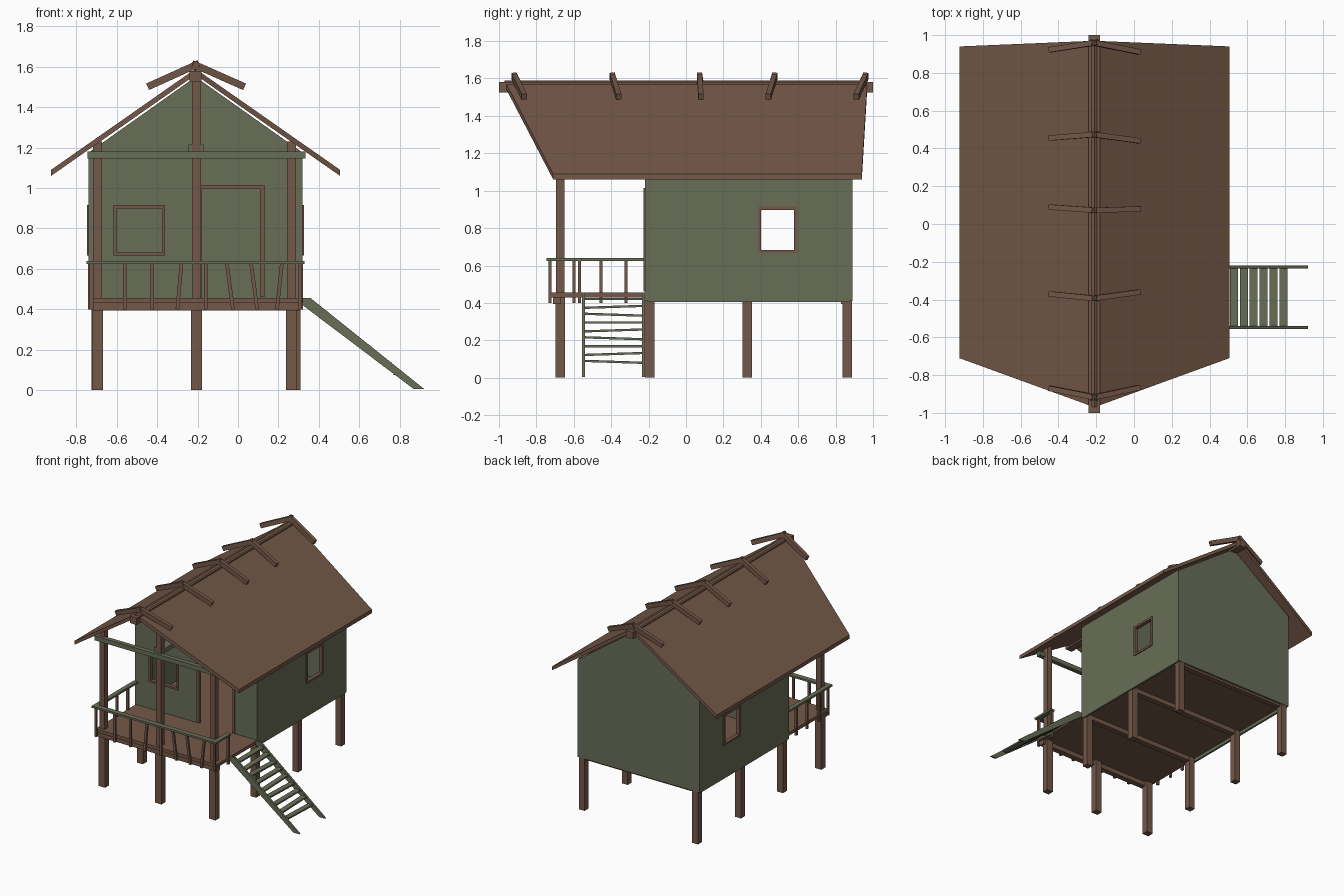
import bpy, bmesh
from mathutils import Vector

if "Cube" in bpy.data.objects:
    bpy.data.objects.remove(bpy.data.objects["Cube"])


def material(name, rgb):
    m = bpy.data.materials.new(name)
    m.diffuse_color = (*rgb, 1)
    m.use_nodes = True
    m.node_tree.nodes["Principled BSDF"].inputs["Base Color"].default_value = m.diffuse_color
    return m


BROWN = material("brown wood", (0.175, 0.098, 0.065))
GREEN = material("moss green boards", (0.140, 0.158, 0.096))


def solid(name, pts, offset, mat):
    """Flat polygon extruded along an offset vector."""
    bm = bmesh.new()
    face = bm.faces.new([bm.verts.new(p) for p in pts])
    new = bmesh.ops.extrude_face_region(bm, geom=[face])["geom"]
    bmesh.ops.translate(bm, vec=Vector(offset),
                        verts=[g for g in new if isinstance(g, bmesh.types.BMVert)])
    bmesh.ops.recalc_face_normals(bm, faces=bm.faces)
    me = bpy.data.meshes.new(name)
    bm.to_mesh(me)
    bm.free()
    me.materials.append(mat)
    ob = bpy.data.objects.new(name, me)
    bpy.context.collection.objects.link(ob)
    return ob


def box(name, x, y, z, mat):
    pts = [(x[0], y[0], z[0]), (x[1], y[0], z[0]), (x[1], y[1], z[0]), (x[0], y[1], z[0])]
    return solid(name, pts, (0, 0, z[1] - z[0]), mat)


def beam(name, p, q, w, h, mat, side=(0, 1, 0)):
    """Bar from p to q, w wide along the side direction and h deep."""
    p, q = Vector(p), Vector(q)
    d = (q - p).normalized()
    v = d.cross(Vector(side)).normalized()
    u = v.cross(d)
    pts = [p + u * (a * w / 2) + v * (b * h / 2) for a, b in ((-1, -1), (1, -1), (1, 1), (-1, 1))]
    return solid(name, pts, q - p, mat)


def cut(ob, x, y, z):
    """Cut a box-shaped opening and bake the result."""
    c = box("cutter", x, y, z, ob.data.materials[0])
    mod = ob.modifiers.new("opening", 'BOOLEAN')
    mod.object, mod.solver = c, 'EXACT'
    bpy.context.view_layer.update()
    me = bpy.data.meshes.new_from_object(ob.evaluated_get(bpy.context.evaluated_depsgraph_get()))
    ob.modifiers.clear()
    ob.data = me
    bpy.data.objects.remove(c)


CX, X0, X1 = -0.21, -0.74, 0.32      # ridge line and side walls
Y0, Y1, T = -0.22, 0.89, 0.015       # front wall, back wall, wall thickness

# Gable walls and side walls
gable = [(X0, 0.41), (X1, 0.41), (X1, 1.175), (CX, 1.55), (X0, 1.175)]
front = solid("front_wall", [(x, Y0, z) for x, z in gable], (0, T, 0), GREEN)
cut(front, (-0.60, -0.37), (Y0 - 0.1, Y0 + 0.1), (0.68, 0.90))
cut(front, (-0.18, 0.11), (Y0 - 0.1, Y0 + 0.1), (0.455, 1.0))
solid("back_wall", [(x, Y1 - T, z) for x, z in gable], (0, T, 0), GREEN)
for side, x in (("left", X0), ("right", X1 - T)):
    wall = box(side + "_wall", (x, x + T), (Y0 + T, Y1 - T), (0.405, 1.18), GREEN)
    cut(wall, (x - 0.1, x + 0.1), (0.40, 0.58), (0.68, 0.90))
    # Side window frame, slightly proud of the wall
    fx = (x - 0.007, x + T + 0.007)
    for z in ((0.667, 0.682), (0.898, 0.915)):
        box(side + "_window_rail", fx, (0.385, 0.595), z, BROWN)
    for y in ((0.385, 0.402), (0.578, 0.595)):
        box(side + "_window_stile", fx, y, (0.682, 0.898), BROWN)

# Front window frame and door frame
fy = (Y0 - 0.008, Y0 + T + 0.005)
for z in ((0.667, 0.682), (0.898, 0.915)):
    box("front_window_rail", (-0.617, -0.362), fy, z, BROWN)
for x in ((-0.617, -0.60), (-0.377, -0.362)):
    box("front_window_stile", x, fy, (0.682, 0.898), BROWN)
for x in ((-0.20, -0.18), (0.11, 0.13)):
    box("door_jamb", x, fy, (0.46, 0.995), BROWN)
box("door_head", (-0.20, 0.13), fy, (0.995, 1.015), BROWN)

# Floors and the joists under them
box("house_floor", (X0 + T, X1 - T), (Y0, Y1 - T), (0.43, 0.455), BROWN)
box("porch_floor", (-0.735, X1), (-0.72, Y0), (0.43, 0.455), BROWN)
for y in (-0.69, -0.193, 0.328, 0.85):
    box("floor_joist", (-0.725, 0.31), (y - 0.022, y + 0.022), (0.395, 0.43), BROWN)

# Stilts under the house and tall porch posts
for y in (-0.193, 0.328, 0.862):
    for x in (-0.70, 0.285):
        beam("stilt", (x, y, 0), (x, y, 0.43), 0.05, 0.05, BROWN)
for x, top in ((-0.695, 1.23), (-0.205, 1.55), (0.265, 1.23)):
    beam("porch_stilt", (x, -0.672, 0), (x, -0.672, 0.43), 0.05, 0.055, BROWN)
    beam("porch_post", (x, -0.672, 0.43), (x, -0.672, top), 0.044, 0.044, BROWN)

# Porch cross beam and tie beam back to the house
box("porch_cross_beam", (-0.745, 0.335), (-0.715, -0.68), (1.145, 1.18), GREEN)
box("porch_tie_beam", (-0.245, -0.17), (-0.69, Y0), (1.18, 1.215), GREEN)

# Railing
box("front_handrail", (-0.75, 0.33), (-0.745, -0.705), (0.625, 0.64), GREEN)
box("left_handrail", (-0.75, -0.715), (-0.705, Y0), (0.625, 0.64), GREEN)
box("right_handrail", (0.295, 0.33), (-0.705, -0.56), (0.625, 0.64), GREEN)
for x, lean in ((-0.725, 0), (-0.56, 0), (-0.425, 0), (-0.29, 0.01), (-0.16, 0),
                (-0.04, -0.015), (0.08, -0.015), (0.205, 0.012), (0.305, 0)):
    beam("front_baluster", (x - lean, -0.728, 0.40), (x + lean, -0.728, 0.627), 0.016, 0.018, BROWN)
for x, y in ((-0.733, -0.60), (-0.733, -0.455), (-0.733, -0.32), (0.313, -0.57)):
    beam("side_baluster", (x, y, 0.40), (x, y, 0.627), 0.016, 0.018, BROWN)

# Stairs on the right of the porch
for y in (-0.555, -0.235):
    solid("stair_stringer", [(0.32, y, 0.455), (0.36, y, 0.455), (0.922, y, 0.005),
                             (0.87, y, 0.005), (0.32, y, 0.42)], (0, 0.015, 0), GREEN)
for i in range(9):
    z = 0.085 + i * 0.042
    x = 0.34 + (0.45 - z) * 1.25
    tilt = 0.005 * ((i * 2) % 3 - 1)
    beam("stair_tread", (x - 0.005, -0.54, z - tilt), (x - 0.005, -0.235, z + tilt),
         0.042, 0.012, GREEN, (1, 0, 0))

# Roof slopes, longer at the ridge than at the eaves
for side, s in (("left", -1), ("right", 1)):
    e = CX + s * 0.715
    solid(side + "_roof", [(CX, -0.97, 1.59), (e, -0.71, 1.09), (e, 0.94, 1.09), (CX, 0.97, 1.59)],
          (0, 0, -0.03), BROWN)
box("ridge_beam", (-0.24, -0.18), (-1.0, 1.0), (1.525, 1.58), BROWN)

# Crossed pairs of battens over the ridge: (y at ridge, y at left end, y at right end)
for ym, yl, yr in ((-0.92, -0.87, -0.865), (-0.395, -0.37, -0.36), (0.072, 0.09, 0.08),
                   (0.475, 0.455, 0.44), (0.962, 0.922, 0.91)):
    beam("left_ridge_batten", (-0.195, ym, 1.615), (-0.445, yl, 1.502), 0.028, 0.035, BROWN)
    beam("right_ridge_batten", (-0.225, ym, 1.615), (0.03, yr, 1.502), 0.028, 0.035, BROWN)
